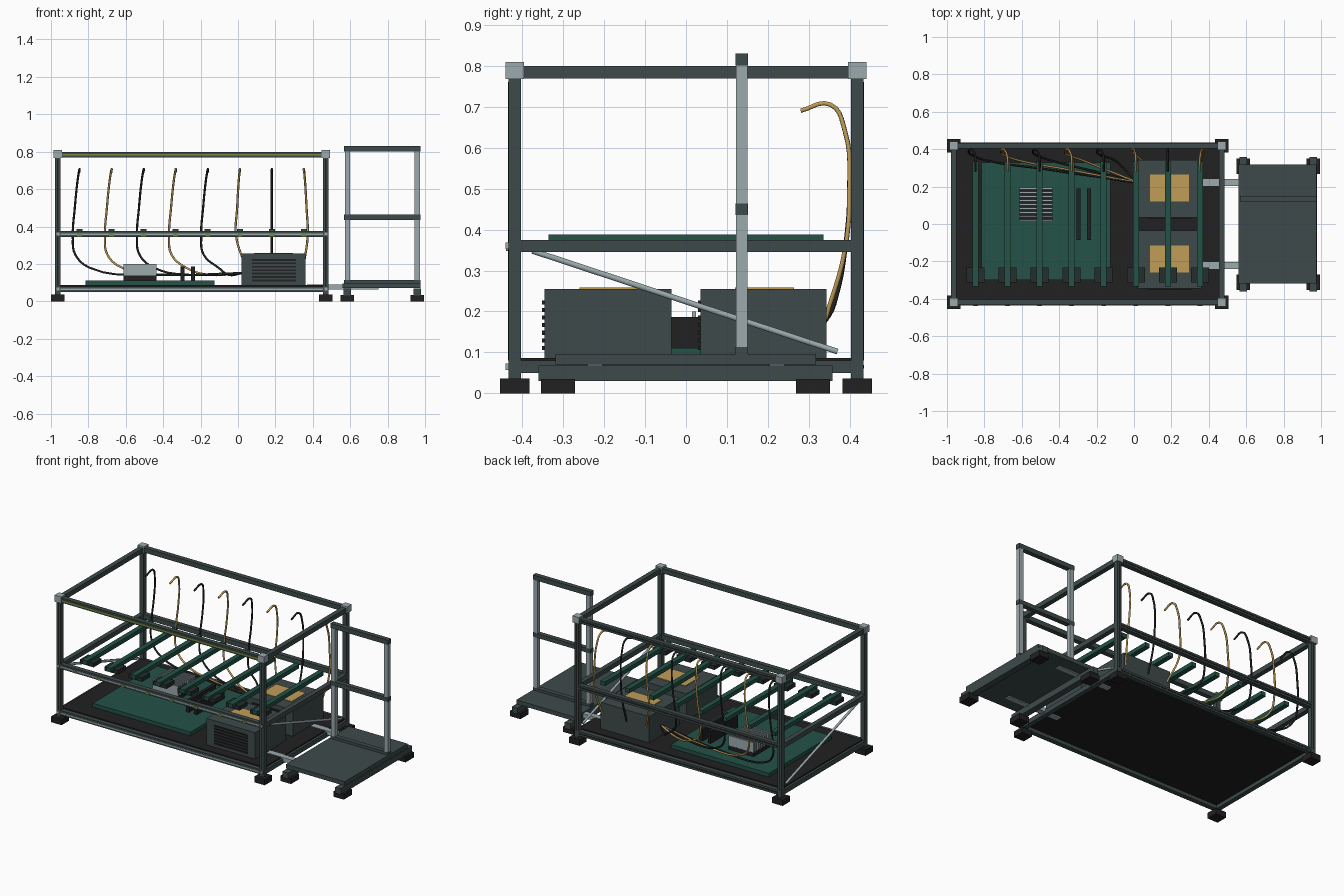
import bpy, bmesh
from mathutils import Vector, Matrix

cube = bpy.data.objects.get("Cube")
if cube:
    bpy.data.objects.remove(cube, do_unlink=True)


def material(name, rgb):
    lin = [((c / 255 + 0.055) / 1.055) ** 2.4 for c in rgb] + [1]
    m = bpy.data.materials.new(name)
    m.use_nodes = True
    m.diffuse_color = lin
    m.node_tree.nodes["Principled BSDF"].inputs["Base Color"].default_value = lin
    return m


slate = material("dark slate", (62, 74, 74))
silver = material("silver grey", (156, 170, 174))
black = material("black", (33, 33, 33))
green = material("board green", (35, 82, 71))
dark = material("dark pad", (36, 46, 44))
gold = material("gold", (192, 157, 88))
olive = material("olive light", (118, 138, 60))


def boxes(name, mat, spans):
    """One object from boxes given as (x0, x1, y0, y1, z0, z1)."""
    bm = bmesh.new()
    for x0, x1, y0, y1, z0, z1 in spans:
        place = Matrix.Translation(((x0 + x1) / 2, (y0 + y1) / 2, (z0 + z1) / 2))
        size = Matrix.Diagonal((x1 - x0, y1 - y0, z1 - z0, 1))
        bmesh.ops.create_cube(bm, size=1, matrix=place @ size)
    mesh = bpy.data.meshes.new(name)
    bm.to_mesh(mesh)
    bm.free()
    mesh.materials.append(mat)
    obj = bpy.data.objects.new(name, mesh)
    bpy.context.collection.objects.link(obj)
    return obj


def around(x, y, z, w, d, h):
    return (x - w / 2, x + w / 2, y - d / 2, y + d / 2, z - h / 2, z + h / 2)


def tube(name, mat, points, radius, kind="BEZIER"):
    curve = bpy.data.curves.new(name, "CURVE")
    curve.dimensions = "3D"
    curve.bevel_depth = radius
    curve.bevel_resolution = 1
    curve.resolution_u = 5
    curve.use_fill_caps = True
    spline = curve.splines.new(kind)
    if kind == "BEZIER":
        spline.bezier_points.add(len(points) - 1)
        for bp, p in zip(spline.bezier_points, points):
            bp.co = p
            bp.handle_left_type = bp.handle_right_type = "AUTO"
    else:
        spline.points.add(len(points) - 1)
        for sp, p in zip(spline.points, points):
            sp.co = (*p, 1)
    curve.materials.append(mat)
    obj = bpy.data.objects.new(name, curve)
    bpy.context.collection.objects.link(obj)


# Main frame
XL, XR, Y = -0.963, 0.47, 0.418
XC, LEN, T = (XL + XR) / 2, XR - XL, 0.03
corners = [(x, y) for x in (XL, XR) for y in (-Y, Y)]
levels = {"lower": 0.065, "middle": 0.36, "top": 0.784}
boxes("frame_posts", slate, [around(x, y, 0.41, T, T, 0.75) for x, y in corners])
boxes("frame_feet", black, [around(x, y, 0.0185, 0.073, 0.073, 0.037) for x, y in corners])
boxes("corner_blocks", silver, [around(x, y, 0.788, 0.045, 0.045, 0.042) for x, y in corners])
for level, z in levels.items():
    boxes(level + "_rails", slate,
          [around(XC, y, z, LEN, T, T) for y in (-Y, Y)]
          + [around(x, 0, z, T, 2 * Y, T) for x in (XL, XR)])
FACE = Y + T / 2
boxes("front_rail_trim", silver,
      [around(XC, -FACE, levels[n], LEN - T, 0.006, 0.008) for n in ("lower", "middle")])
boxes("post_grooves", black,
      [around(x, s * FACE, 0.42, 0.008, 0.003, 0.68) for x in (XL, XR) for s in (-1, 1)])
boxes("back_rail_grooves", black,
      [around(XC, FACE, z, LEN - T, 0.003, 0.008) for z in levels.values()])
boxes("light_strip", olive, [around(XC, -FACE, 0.784, LEN - 0.05, 0.008, 0.01)])
boxes("frame_bolts", silver,
      [around(x, -FACE, levels[n], 0.016, 0.014, 0.016)
       for x in (XL, XR) for n in ("lower", "middle")])
boxes("floor_panel", black, [(XL, XR, -0.405, 0.405, 0.072, 0.087)])

# Diagonal braces at both ends
for side, x in (("right", XL), ("left", XR)):
    tube(side + "_brace", silver, [(x, -0.375, 0.348), (x, 0.37, 0.102)], 0.008, "POLY")

# Slats with pads and indicator lights
slat_x = [-0.848 + 0.1715 * i for i in range(8)]
boxes("slats", green, [(x - 0.016, x + 0.016, -0.335, 0.335, 0.362, 0.388) for x in slat_x])
boxes("slat_pads", dark, [(x - 0.048, x + 0.048, -0.312, -0.232, 0.348, 0.374) for x in slat_x])
boxes("indicators", olive, [around(x, -FACE, 0.354, 0.026, 0.012, 0.014) for x in slat_x])

# Power units
X0, X1 = 0.02, 0.362
unit_spans = [(-0.345, -0.035), (0.035, 0.343)]
boxes("power_units", slate, [(X0, X1, a, b, 0.085, 0.255) for a, b in unit_spans])
boxes("unit_vents", black,
      [(0.075, 0.31, a - 0.006, a + 0.004, 0.106 + 0.0185 * i, 0.116 + 0.0185 * i)
       for a, b in unit_spans for i in range(7)])
boxes("unit_labels", gold,
      [(0.085, 0.295, y - 0.072, y + 0.072, 0.253, 0.259) for y in (-0.188, 0.192)])

# Circuit board with cooler and memory
boxes("circuit_board", green, [(-0.815, -0.125, -0.3, 0.33, 0.085, 0.111)])
boxes("processor_base", black, [(-0.613, -0.435, 0.015, 0.195, 0.11, 0.137)])
boxes("cooler_fins", silver,
      [(-0.613, -0.435, y, y + 0.01, 0.137, 0.2) for y in [0.015 + 0.0212 * i for i in range(9)]])
boxes("memory_sticks", black, [(x - 0.01, x + 0.01, -0.085, 0.19, 0.11, 0.187) for x in (-0.297, -0.24)])

# Hooked cables running to the power units
for i, x in enumerate(slat_x):
    bow = (-0.035, -0.02, 0, 0.02)[max(0, i - 4)]
    path = [(x, 0.28, 0.69), (x, 0.352, 0.705), (x + bow * 0.3, 0.388, 0.64),
            (x + bow * 0.7, 0.399, 0.5), (x + bow, 0.388, 0.35)]
    if i < 5:
        end = Vector((0.025, 0.22, 0.152))
        low = Vector((x + 0.06, 0.34, 0.178))
        path += [(x - 0.022, 0.37, 0.25), low]
        mid = low.lerp(end, 0.4)
        mid.z = 0.142
        path += [mid, end]
    else:
        path.append((x - bow * 0.2 + (0.03 if i == 5 else 0), 0.34, 0.18))
    tube("cable_%d" % (i + 1), gold if i % 2 else black, path, 0.006)

# Side platform
PX = (0.585, 0.958)
boxes("platform_deck", slate, [(0.56, 0.975, -0.318, 0.317, 0.07, 0.096)])
boxes("platform_beams", slate, [(x - 0.02, x + 0.02, -0.36, 0.358, 0.03, 0.068) for x in PX])
boxes("platform_feet", black, [around(x, y, 0.0175, 0.072, 0.083, 0.035) for x in PX for y in (-0.312, 0.31)])
boxes("connector_plates", silver, [(0.37, 0.75, y - 0.018, y + 0.018, 0.064, 0.09) for y in (-0.222, 0.222)])

# Guard rail
boxes("guard_posts", silver, [around(x, 0.136, 0.45, 0.028, 0.028, 0.71) for x in PX])
boxes("guard_rails", slate,
      [(0.568, 0.975, 0.121, 0.151, a, b) for a, b in ((0.09, 0.113), (0.436, 0.463), (0.8, 0.83))])
